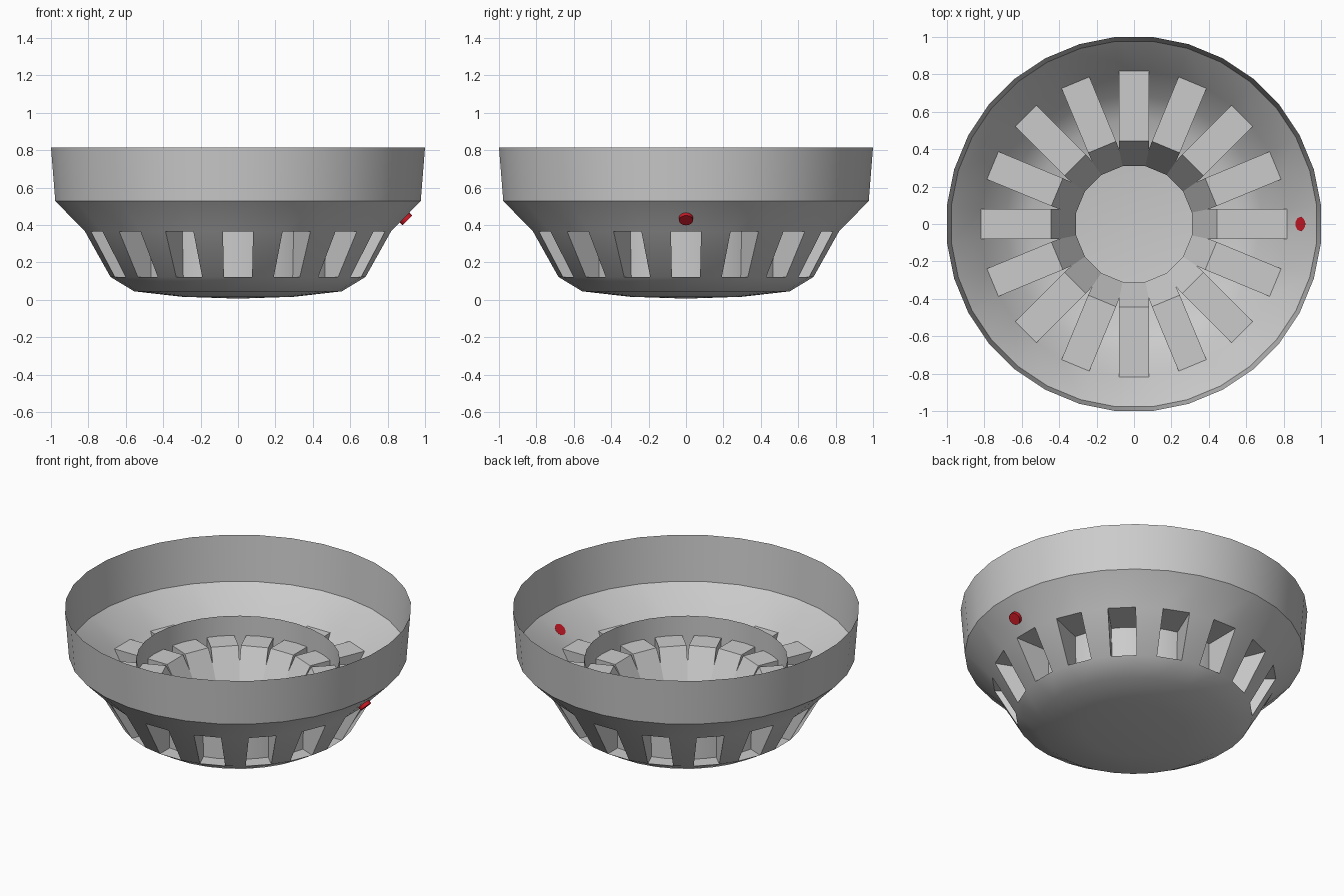
import bpy, bmesh
from math import radians, cos, sin, tan
from mathutils import Vector

if "Cube" in bpy.data.objects:
    bpy.data.objects.remove(bpy.data.objects["Cube"])

SLOTS = 16
HALF = radians(5.625)          # half of one of the 32 facets
DEPTH = 0.373                  # how far each vent pocket goes in


def finish(bm, name, angle):
    me = bpy.data.meshes.new(name)
    bm.to_mesh(me)
    bm.free()
    ob = bpy.data.objects.new(name, me)
    bpy.context.collection.objects.link(ob)
    bpy.ops.object.select_all(action='DESELECT')
    ob.select_set(True)
    bpy.context.view_layer.objects.active = ob
    bpy.ops.object.shade_smooth_by_angle(angle=radians(angle))
    return ob


# Shell: 32-sided single-wall lathe, every other facet of the vent band is a pocket
# (facet distance from axis, z, half angle of the slot facet)
profile = [(1.0, 0.815, HALF), (0.977, 0.528, HALF), (0.818, 0.365, HALF),
           (0.682, 0.122, radians(6.3)), (0.555, 0.045, HALF), (0.3, 0.016, HALF)]
VENT_BAND = 2

bm = bmesh.new()
rings = []
for r, z, h in profile:
    ring = []
    for k in range(SLOTS):
        for s in (-1, 1):
            a = k * 2 * HALF * 2 + s * h
            ring.append(bm.verts.new((r / cos(h) * cos(a), r / cos(h) * sin(a), z)))
    rings.append(ring)

n = 2 * SLOTS
for i in range(len(rings) - 1):
    up, low = rings[i], rings[i + 1]
    for j in range(n):
        k = (j + 1) % n
        outer = [low[j], low[k], up[k], up[j]]
        if i != VENT_BAND or j % 2:
            bm.faces.new(outer)
            continue
        # Vent pocket: four walls and a slanted back
        a = (j // 2) * 4 * HALF
        inward = Vector((cos(a), sin(a), 0)) * -DEPTH
        inner = [bm.verts.new(v.co + inward) for v in outer]
        for q in range(4):
            p = (q + 1) % 4
            bm.faces.new((outer[q], outer[p], inner[p], inner[q]))
        bm.faces.new(inner)

# Shallow domed bottom
tip = bm.verts.new((0, 0, 0.006))
for j in range(n):
    bm.faces.new((rings[-1][(j + 1) % n], rings[-1][j], tip))
finish(bm, "detector_shell", 35)

# Inner chamber wall: thin upright ring crossing the vent pockets
bm = bmesh.new()
bmesh.ops.create_cone(bm, cap_ends=False, segments=32, radius1=0.59, radius2=0.59, depth=0.42)
bmesh.ops.translate(bm, verts=bm.verts, vec=(0, 0, 0.28))
finish(bm, "chamber_wall", 35)

# Indicator light on the upper slope
bm = bmesh.new()
bmesh.ops.create_cone(bm, cap_ends=True, segments=24, radius1=0.037, radius2=0.037, depth=0.022)
light = finish(bm, "indicator_light", 35)
axis = Vector((1, 0, -1)).normalized()
light.rotation_euler = axis.to_track_quat('Z', 'Y').to_euler()
light.location = Vector((0.89, 0, 0.439)) + axis * 0.01
red = bpy.data.materials.new("red")
red.diffuse_color = (0.6, 0.01, 0.02, 1)
red.use_nodes = True
red.node_tree.nodes["Principled BSDF"].inputs["Base Color"].default_value = red.diffuse_color
light.data.materials.append(red)
